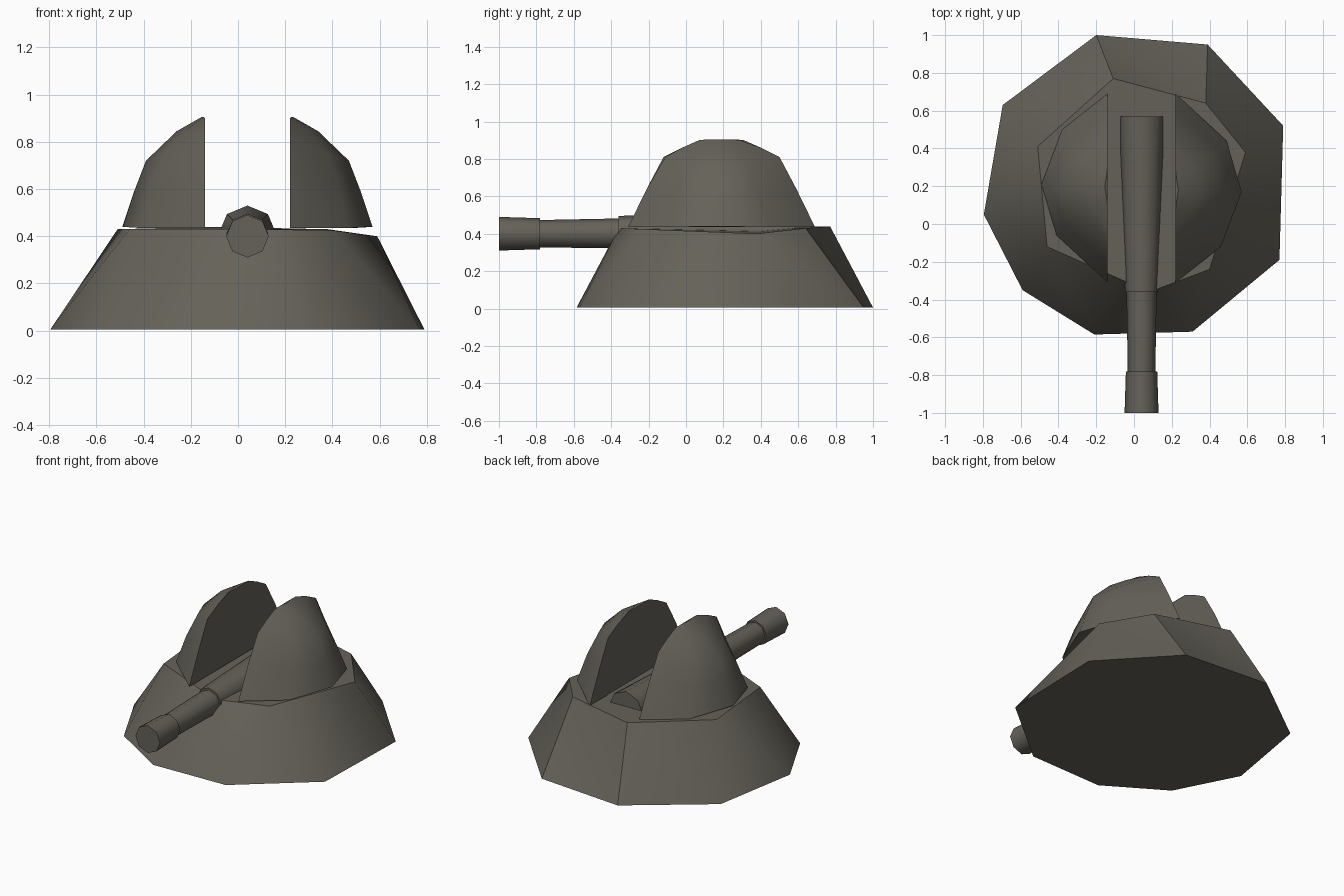
import bpy, bmesh, math
from mathutils import Vector

if "Cube" in bpy.data.objects:
    bpy.data.objects.remove(bpy.data.objects["Cube"])

CX, CY = 0.04, 0.19      # turret centre

metal = bpy.data.materials.new("olive grey metal")
metal.diffuse_color = (0.13, 0.122, 0.1, 1)
metal.use_nodes = True
metal.node_tree.nodes["Principled BSDF"].inputs["Base Color"].default_value = metal.diffuse_color


def build(name, verts, faces, angle=40):
    """Make a smooth-by-angle mesh object from points and faces."""
    me = bpy.data.meshes.new(name)
    me.from_pydata([tuple(v) for v in verts], [], faces)
    bm = bmesh.new()
    bm.from_mesh(me)
    bmesh.ops.recalc_face_normals(bm, faces=bm.faces)
    bm.to_mesh(me)
    bm.free()
    me.materials.append(metal)
    ob = bpy.data.objects.new(name, me)
    bpy.context.collection.objects.link(ob)
    bpy.ops.object.select_all(action='DESELECT')
    ob.select_set(True)
    bpy.context.view_layer.objects.active = ob
    bpy.ops.object.shade_smooth_by_angle(angle=math.radians(angle))
    return ob


# Rocky pedestal: irregular nine-sided foot narrowing to an eight-sided deck
foot = [(-.2, 1), (.39, .95), (.79, .52), (.77, -.19), (.31, -.57),
        (-.21, -.585), (-.59, -.35), (-.795, .05), (-.695, .63)]
deck = [(-.11, .77, .44), (.38, .64, .43), (.59, .38, .40), (.40, -.24, .425),
        (.08, -.36, .43), (-.46, -.12, .43), (-.51, .41, .43)]
link = [0, 1, 2, 2, 3, 4, 5, 5, 6]     # deck corner above each foot corner
n = len(foot)
verts = [(x, y, .005) for x, y in foot] + deck
faces = [tuple(range(n)), tuple(range(n, n + len(deck)))]
for i in range(n):
    j = (i + 1) % n
    a, b = n + link[i], n + link[j]
    if a == b:
        faces.append((i, j, a))
    elif (i, j) == (3, 4):
        faces += [(i, b, a), (i, j, b)]
        # bridge the long sloping front corner
    else:
        faces += [(i, j, b), (i, b, a)]
build("pedestal", verts, faces)

# Dome halves: rings of (distance from centre plane, y, z), flat inner walls
rings = [
    [(.18, -.31, .435), (.45, -.06, .435), (.53, .21, .44), (.42, .50, .435), (.18, .69, .435)],
    [(.18, -.21, .64), (.41, -.01, .60), (.48, .20, .59), (.39, .43, .60), (.18, .59, .64)],
    [(.18, -.12, .81), (.35, .03, .75), (.43, .20, .72), (.34, .37, .75), (.18, .49, .81)],
    [(.18, -.02, .86), (.26, .09, .85), (.30, .20, .845), (.26, .30, .85), (.18, .40, .86)],
    [(.18, .09, .90), (.185, .14, .905), (.195, .20, .905), (.185, .26, .905), (.18, .31, .90)],
]
k = 5
shell = [(r * k + i, r * k + i + 1, r * k + k + i + 1, r * k + k + i)
         for r in range(len(rings) - 1) for i in range(k - 1)]
last = (len(rings) - 1) * k
wall = [r * k for r in range(len(rings))] + [r * k + k - 1 for r in reversed(range(len(rings)))]
shell += [tuple(range(k)), tuple(range(last, last + k)), tuple(wall)]
for name, s in (("left_dome_half", -1), ("right_dome_half", 1)):
    # the right half is the left one turned half a circle
    pts = [(CX + s * u, y if s < 0 else 2 * CY - y, z) for ring in rings for u, y, z in ring]
    build(name, pts, shell, 45)


def tube(name, stations, sides=8):
    """Closed tube along y from (y, radius, centre height)."""
    pts, fs = [], []
    for y, r, z in stations:
        for i in range(sides):
            a = 2 * math.pi * i / sides + math.pi / 2
            pts.append((CX + r * math.cos(a), y, z + r * math.sin(a)))
    for s in range(len(stations) - 1):
        for i in range(sides):
            j = (i + 1) % sides
            fs.append((s * sides + i, s * sides + j, (s + 1) * sides + j, (s + 1) * sides + i))
    end = (len(stations) - 1) * sides
    fs += [tuple(range(sides)), tuple(range(end, end + sides))]
    return build(name, pts, fs, 50)


# Gun: thick breech, slimmer barrel, flared muzzle
tube("breech", [(.57, .123, .407), (.03, .103, .407), (-.36, .088, .407)])
tube("barrel", [(-.34, .08, .402), (-.79, .073, .40)])
tube("muzzle", [(-.78, .083, .40), (-1, .09, .40)])
